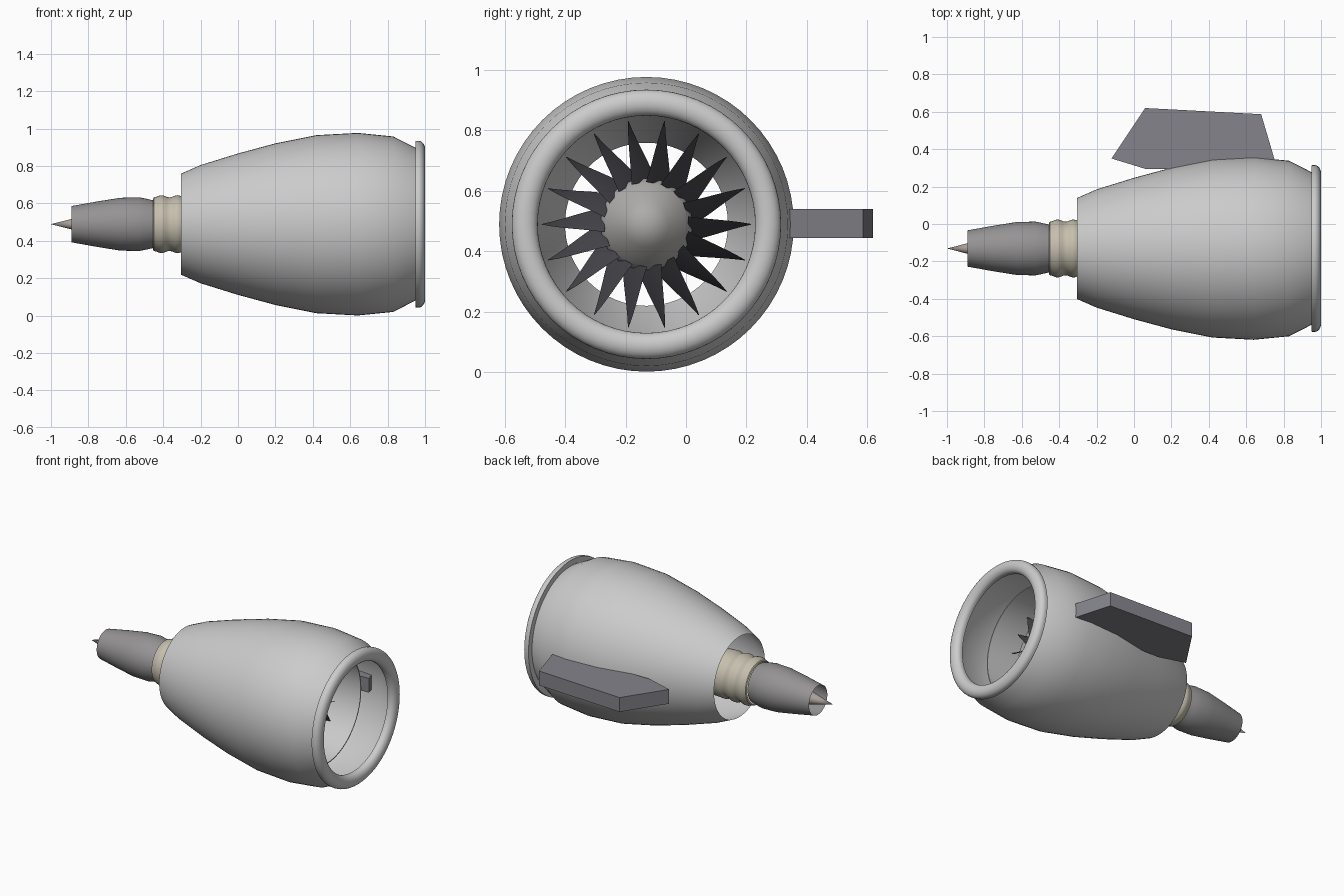
import bpy, bmesh, math

if "Cube" in bpy.data.objects:
    bpy.data.objects.remove(bpy.data.objects["Cube"])

CY, CZ = -0.131, 0.489   # engine axis runs along x through this point


def material(name, rgb):
    m = bpy.data.materials.new(name)
    m.diffuse_color = (*rgb, 1)
    m.use_nodes = True
    m.node_tree.nodes["Principled BSDF"].inputs["Base Color"].default_value = m.diffuse_color
    return m


beige = material("beige_metal", (0.56, 0.52, 0.42))
dark_steel = material("dark_steel", (0.30, 0.29, 0.29))
blade_grey = material("blade_grey", (0.06, 0.06, 0.07))
pylon_grey = material("pylon_grey", (0.23, 0.23, 0.26))
cone_grey = material("cone_grey", (0.42, 0.41, 0.40))
plug_brown = material("plug_brown", (0.40, 0.35, 0.32))


def finish(bm, name, mat=None, smooth=True, angle=35):
    bmesh.ops.remove_doubles(bm, verts=bm.verts, dist=1e-5)
    bmesh.ops.recalc_face_normals(bm, faces=bm.faces)
    mesh = bpy.data.meshes.new(name)
    bm.to_mesh(mesh)
    bm.free()
    ob = bpy.data.objects.new(name, mesh)
    bpy.context.collection.objects.link(ob)
    if mat:
        mesh.materials.append(mat)
    if smooth:
        bpy.ops.object.select_all(action='DESELECT')
        ob.select_set(True)
        bpy.context.view_layer.objects.active = ob
        bpy.ops.object.shade_smooth_by_angle(angle=math.radians(angle))
    return ob


def lathe(name, profile, mat=None, closed=False, n=64):
    """Spin (x, radius) points around the engine axis."""
    bm = bmesh.new()
    rings = []
    for x, r in profile:
        rings.append([bm.verts.new((x, CY + r * math.cos(2 * math.pi * k / n),
                                    CZ + r * math.sin(2 * math.pi * k / n))) for k in range(n)])
    pairs = list(zip(rings, rings[1:]))
    if closed:
        pairs.append((rings[-1], rings[0]))
    for a, b in pairs:
        for k in range(n):
            j = (k + 1) % n
            bm.faces.new((a[k], a[j], b[j], b[k]))
    return finish(bm, name, mat)


# Outer shell, open at both ends
lathe("nacelle", [(-0.305, 0.27), (-0.2, 0.316), (0, 0.378), (0.2, 0.432), (0.42, 0.476),
                  (0.64, 0.488), (0.83, 0.469), (0.955, 0.405)])

# Rounded intake lip, flat at the back
lip = [(0.95, 0.445)]
for i in range(13):
    a = math.pi / 2 - math.pi * i / 12
    lip.append((0.965 + 0.035 * math.cos(a), 0.403 + 0.043 * math.sin(a)))
lip.append((0.95, 0.361))
lathe("intake_lip", lip, closed=True)

# Fan casing standing inside the shell
lathe("fan_casing", [(0.52, 0.362), (0.75, 0.362), (0.75, 0.368), (0.52, 0.368)], closed=True)

# Spinner and hub
lathe("spinner", [(0.48, 0), (0.48, 0.148), (0.59, 0.152), (0.62, 0.135), (0.68, 0.075),
                  (0.74, 0)], cone_grey)

# Fan blades: wide twisted roots narrowing to points
bm = bmesh.new()
for b in range(18):
    base = 2 * math.pi * b / 18
    prev = None
    for i in range(7):
        t = i / 6
        r = 0.14 + 0.207 * t
        half_w = 0.042 * (1 - t) + 0.001
        half_x = 0.055 * (1 - t) + 0.012
        mid = base - 0.12 * (1 - t) ** 2
        row = []
        for s in (-1, 0, 1):
            a = mid + s * half_w / r
            x = 0.58 + s * half_x + (0 if s else 0.012 * (1 - t))
            row.append(bm.verts.new((x, CY + r * math.cos(a), CZ + r * math.sin(a))))
        if prev:
            for k in range(2):
                bm.faces.new((prev[k], prev[k + 1], row[k + 1], row[k]))
        prev = row
finish(bm, "fan_blades", blade_grey)

# Rippled core casing running forward to the fan
core = [(-0.455, 0.135)]
for i in range(17):
    x = -0.45 + 0.2 * i / 16
    core.append((x, 0.149 + 0.006 * math.sin((x + 0.43) * 2 * math.pi / 0.085)))
core += [(-0.2, 0.15), (0.2, 0.148), (0.5, 0.145)]
lathe("core_casing", core, beige)

# Exhaust nozzle, open at the rear
lathe("exhaust_nozzle", [(-0.455, 0.128), (-0.49, 0.136), (-0.53, 0.144), (-0.63, 0.141),
                         (-0.75, 0.122), (-0.89, 0.097)], dark_steel)

# Exhaust plug
lathe("exhaust_plug", [(-0.7, 0), (-0.7, 0.06), (-0.8, 0.05), (-0.89, 0.028), (-1.0, 0)],
      plug_brown, n=32)

# Side mounting pylon
bm = bmesh.new()
outline = [(-0.12, 0.35), (0.06, 0.62), (0.68, 0.587), (0.75, 0.35), (0.765, 0.295), (0.06, 0.295)]
face = bm.faces.new([bm.verts.new((x, y, 0.443)) for x, y in outline])
ext = bmesh.ops.extrude_face_region(bm, geom=[face])
bmesh.ops.translate(bm, vec=(0, 0, 0.096),
                    verts=[v for v in ext["geom"] if isinstance(v, bmesh.types.BMVert)])
finish(bm, "mounting_pylon", pylon_grey, smooth=False)
